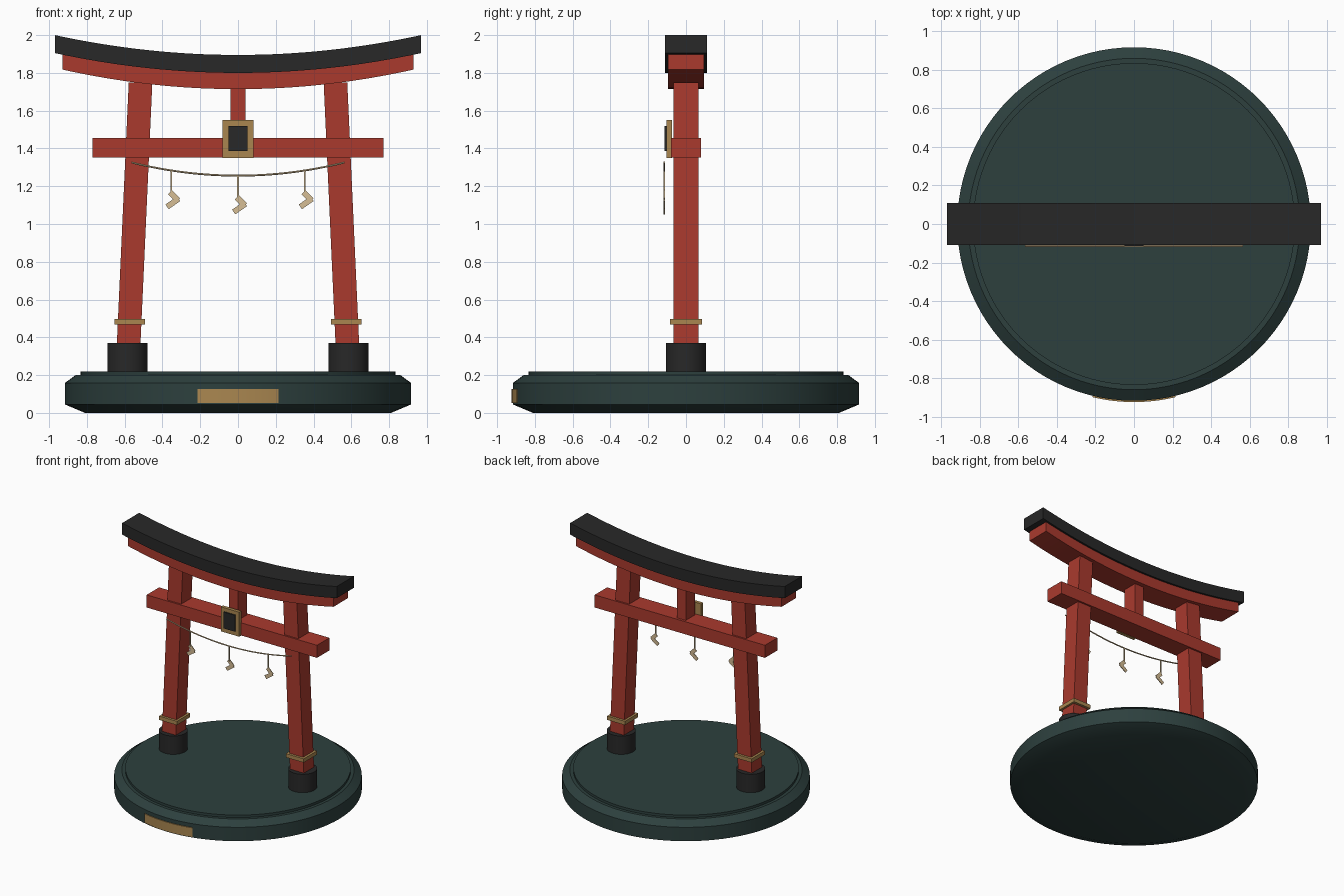
import bpy, bmesh, math
from mathutils import Matrix, Vector

if "Cube" in bpy.data.objects:
    bpy.data.objects.remove(bpy.data.objects["Cube"])


def mat(name, rgb):
    m = bpy.data.materials.new(name)
    m.diffuse_color = (*rgb, 1)
    m.use_nodes = True
    m.node_tree.nodes["Principled BSDF"].inputs["Base Color"].default_value = m.diffuse_color
    return m


RED = mat("red_lacquer", (0.40, 0.042, 0.027))
BLACK = mat("charcoal", (0.021, 0.021, 0.021))
GREEN = mat("dark_green", (0.026, 0.051, 0.048))
GOLD = mat("brass", (0.40, 0.24, 0.08))
PAPER = mat("straw", (0.67, 0.51, 0.30))


def finish(name, bm, material, smooth=False):
    bmesh.ops.recalc_face_normals(bm, faces=bm.faces)
    me = bpy.data.meshes.new(name)
    bm.to_mesh(me)
    bm.free()
    me.materials.append(material)
    ob = bpy.data.objects.new(name, me)
    bpy.context.collection.objects.link(ob)
    if smooth:
        bpy.ops.object.select_all(action='DESELECT')
        ob.select_set(True)
        bpy.context.view_layer.objects.active = ob
        bpy.ops.object.shade_smooth_by_angle(angle=math.radians(25))
    return ob


def box(name, lo, hi, material, tilt=0.0):
    """Box between two corners, tilted in the front plane about its centre."""
    lo, hi = Vector(lo), Vector(hi)
    m = (Matrix.Translation((lo + hi) / 2) @ Matrix.Rotation(-tilt, 4, 'Y')
         @ Matrix.Diagonal((*(hi - lo), 1)))
    bm = bmesh.new()
    bmesh.ops.create_cube(bm, size=1, matrix=m)
    return finish(name, bm, material)


def loft(name, rings, material, smooth=False):
    """Skin a list of equal closed rings and cap both ends."""
    bm = bmesh.new()
    rows = [[bm.verts.new(p) for p in r] for r in rings]
    n = len(rows[0])
    for a, b in zip(rows, rows[1:]):
        for i in range(n):
            j = (i + 1) % n
            bm.faces.new((a[i], a[j], b[j], b[i]))
    bm.faces.new(rows[0])
    bm.faces.new(rows[-1])
    return finish(name, bm, material, smooth)


def lathe(name, profile, material, x=0.0, sides=96):
    angles = [2 * math.pi * i / sides for i in range(sides)]
    rings = [[(x + r * math.cos(a), r * math.sin(a), z) for a in angles]
             for r, z in profile]
    return loft(name, rings, material, True)


def curved_beam(name, half_x, half_y, z0, z1, rise, material):
    rings = []
    for i in range(33):
        t = i / 16 - 1
        dz = rise * t * t
        rings.append([(t * half_x, y, z + dz) for y, z in
                      ((-half_y, z0), (half_y, z0), (half_y, z1), (-half_y, z1))])
    return loft(name, rings, material, True)


# Round base with chamfers and thin raised top
lathe("base", [(0.81, 0), (0.917, 0.045), (0.917, 0.158), (0.86, 0.2)], GREEN)
lathe("base_top", [(0.835, 0.195), (0.835, 0.22)], GREEN)

# Curved blank plaque on the base front
rings = []
for i in range(17):
    a = math.radians(-13.5 + 27 * i / 16)
    rings.append([(r * math.sin(a), -r * math.cos(a), z) for r, z in
                  ((0.9, 0.053), (0.924, 0.053), (0.924, 0.127), (0.9, 0.127))])
loft("base_plaque", rings, GOLD, True)

# Leaning posts with footings and bands
for side, s in (("left", -1), ("right", 1)):
    lathe(side + "_footing", [(0.107, 0.215), (0.107, 0.37)], BLACK, s * 0.585, 48)
    post = []
    for x, z in ((0.58, 0.34), (0.516, 1.75)):
        post.append([(s * x + dx * 0.0625, dy * 0.066, z)
                     for dx, dy in ((-1, -1), (1, -1), (1, 1), (-1, 1))])
    loft(side + "_post", post, RED)
    box(side + "_band", (s * 0.573 - 0.081, -0.086, 0.467),
        (s * 0.573 + 0.081, 0.086, 0.498), GOLD)

# Beams and centre strut
curved_beam("top_beam", 0.97, 0.11, 1.80, 1.895, 0.105, BLACK)
curved_beam("under_beam", 0.93, 0.095, 1.714, 1.80, 0.108 * 0.96, RED)
box("tie_beam", (-0.77, -0.08, 1.352), (0.77, 0.08, 1.455), RED)
box("centre_strut", (-0.04, -0.06, 1.45), (0.04, 0.06, 1.725), RED)

# Blank tablet
box("tablet_frame", (-0.083, -0.103, 1.35), (0.083, -0.075, 1.55), GOLD)
box("tablet_panel", (-0.05, -0.113, 1.386), (0.05, -0.1, 1.52), BLACK)


# Sagging rope
def rope_z(x):
    return 1.256 + 0.07 * (x / 0.565) ** 2


Y = -0.115
rings = []
for i in range(33):
    x = 0.565 * (i / 16 - 1)
    rings.append([(x, Y + 0.005 * math.cos(k * math.pi / 4),
                   rope_z(x) + 0.005 * math.sin(k * math.pi / 4)) for k in range(8)])
loft("rope", rings, PAPER, True)

# Hanging zigzag streamers
for n, x in enumerate((-0.353, 0.0, 0.353), 1):
    z = rope_z(x) - 0.103
    box(f"streamer_cord_{n}", (x - 0.004, Y - 0.004, z - 0.02),
        (x + 0.004, Y + 0.004, z + 0.103), PAPER)
    for part, cx, cz, half, tilt in (("upper", 0.015, -0.033, 0.03, -45),
                                     ("lower", 0.008, -0.068, 0.0375, 35)):
        box(f"streamer_{part}_{n}", (x + cx - half, Y - 0.003, z + cz - 0.015),
            (x + cx + half, Y + 0.003, z + cz + 0.015), PAPER, math.radians(tilt))
